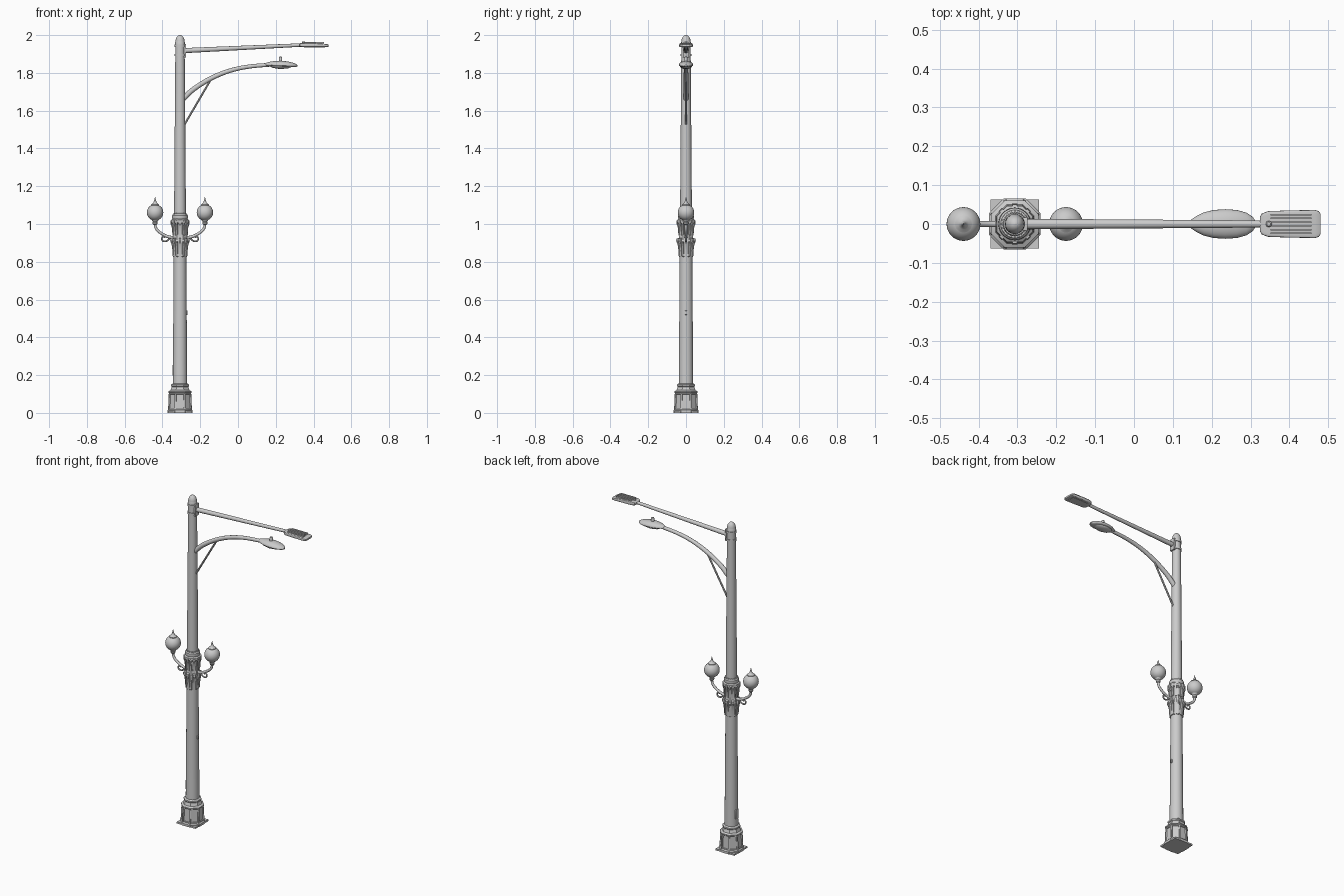
import bpy, bmesh
from math import sin, cos, pi, radians
from mathutils import Vector, Matrix

PX = -0.307  # pole axis x


def finish(bm, name):
    bmesh.ops.recalc_face_normals(bm, faces=bm.faces)
    me = bpy.data.meshes.new(name)
    bm.to_mesh(me)
    bm.free()
    ob = bpy.data.objects.new(name, me)
    bpy.context.collection.objects.link(ob)
    return ob


def skin(bm, rings):
    rows = [[bm.verts.new(p) for p in r] for r in rings]
    n = len(rows[0])
    for a, b in zip(rows, rows[1:]):
        for i in range(n):
            bm.faces.new((a[i], a[(i + 1) % n], b[(i + 1) % n], b[i]))
    bm.faces.new(rows[0])
    bm.faces.new(rows[-1])


def lathe(name, prof, x=PX, n=32, panel=None):
    """Revolve (radius, z); eight sides gives flats facing the axes."""
    off, k = (pi / 8, 1 / cos(pi / 8)) if n == 8 else (0, 1)
    bm = bmesh.new()
    skin(bm, [[(x + r * k * cos(off + 2 * pi * i / n), r * k * sin(off + 2 * pi * i / n), z)
               for i in range(n)] for r, z in prof])
    bmesh.ops.recalc_face_normals(bm, faces=bm.faces)
    if panel:
        fs = [f for f in bm.faces if len(f.verts) == 4 and panel[0] < f.calc_center_median().z < panel[1]]
        bmesh.ops.inset_individual(bm, faces=fs, thickness=0.007, depth=0)
        bmesh.ops.inset_individual(bm, faces=fs, thickness=0.002, depth=-0.004)
    return finish(bm, name)


def box(name, c, s, bevel=0.0):
    bm = bmesh.new()
    bmesh.ops.create_cube(bm, size=1, matrix=Matrix.Translation(c) @ Matrix.Diagonal((*s, 1)))
    if bevel:
        bmesh.ops.bevel(bm, geom=bm.edges[:], offset=bevel, segments=2, affect='EDGES', profile=0.5)
    return finish(bm, name)


def tube(name, pts, r0, r1, smooth=8, n=16):
    """Tapered round tube through points in the xz plane (Catmull-Rom)."""
    P = [Vector((x, 0, z)) for x, z in pts]
    P = [2 * P[0] - P[1]] + P + [2 * P[-1] - P[-2]]
    path = []
    for a, b, c, d in zip(P, P[1:], P[2:], P[3:]):
        for j in range(smooth):
            t = j / smooth
            path.append(0.5 * (2 * b + (c - a) * t + (2 * a - 5 * b + 4 * c - d) * t * t
                               + (3 * b - a - 3 * c + d) * t ** 3))
    path.append(P[-2])
    rings = []
    for i, p in enumerate(path):
        t = (path[min(i + 1, len(path) - 1)] - path[max(i - 1, 0)]).normalized()
        u, v = Vector((0, 1, 0)), Vector((-t.z, 0, t.x))
        r = r0 + (r1 - r0) * i / (len(path) - 1)
        rings.append([p + r * (u * cos(2 * pi * k / n) + v * sin(2 * pi * k / n)) for k in range(n)])
    bm = bmesh.new()
    skin(bm, rings)
    return finish(bm, name)


def loft(name, secs, n=32, e=1.0):
    """Hull along x from (x, half width, z mid, height up, height down)."""
    def pw(v):
        return abs(v) ** e * (1 if v > 0 else -1)
    bm = bmesh.new()
    rings = []
    for x, w, zm, up, dn in secs:
        ring = []
        for i in range(n):
            a = 2 * pi * i / n
            ring.append((x, w * pw(cos(a)), zm + pw(sin(a)) * (up if sin(a) > 0 else dn)))
        rings.append(ring)
    skin(bm, rings)
    return finish(bm, name)


def radial(name, prof, width, count, phase=0.0):
    """Ring of plates cut from an (r, z) profile around the pole."""
    bm = bmesh.new()
    for k in range(count):
        m = Matrix.Translation((PX, 0, 0)) @ Matrix.Rotation(2 * pi * k / count + phase, 4, 'Z')
        skin(bm, [[m @ Vector((r, s * width / 2, z)) for r, z in prof] for s in (-1, 1)])
    return finish(bm, name)


# base: square plate, panelled octagonal plinth, corner mouldings
box("base_plate", (PX, 0, 0.005), (0.126, 0.126, 0.01))
lathe("plinth", [(0.066, 0), (0.066, 0.014), (0.060, 0.02), (0.057, 0.104), (0.061, 0.108), (0.061, 0.114),
                 (0.050, 0.120), (0.044, 0.138), (0.047, 0.142), (0.047, 0.150), (0.040, 0.155)],
      n=8, panel=(0.03, 0.09))
radial("plinth_corner", [(0.055, 0.014), (0.067, 0.014), (0.066, 0.03), (0.063, 0.1), (0.055, 0.105)],
       0.008, 8, pi / 8)

# shaft
lathe("lower_pole", [(0.039, 0.12), (0.038, 0.17), (0.033, 0.86), (0.033, 1.0)])
lathe("upper_pole", [(0.032, 0.98), (0.0245, 1.95)])
lathe("pole_cap", [(0.0255, 1.94), (0.0255, 1.962)] +
      [(0.0245 * cos(radians(a)), 1.964 + 0.036 * sin(radians(a))) for a in range(0, 90, 11)] + [(0.001, 2.0)])
box("access_door", (PX - 0.035, 0, 0.225), (0.01, 0.028, 0.055), 0.002)
box("cable_outlet", (PX + 0.035, 0, 0.53), (0.01, 0.012, 0.022), 0.002)

# ornamental capital
lathe("capital_core", [(0.034, 0.825), (0.037, 0.83), (0.036, 0.86), (0.040, 0.915), (0.037, 0.93),
                       (0.036, 0.945), (0.039, 1.0), (0.045, 1.005), (0.048, 1.012), (0.046, 1.022),
                       (0.038, 1.028)], n=8)
lathe("capital_collar", [(0.036, 1.02), (0.040, 1.026), (0.042, 1.034), (0.041, 1.046), (0.036, 1.052), (0.03, 1.053)])
radial("lower_leaf", [(0.03, 0.825), (0.038, 0.825), (0.040, 0.86), (0.044, 0.89), (0.053, 0.912),
                      (0.051, 0.922), (0.046, 0.924), (0.03, 0.93)], 0.013, 8)
radial("lower_leaf_rib", [(0.03, 0.825), (0.040, 0.83), (0.043, 0.87), (0.049, 0.905), (0.045, 0.915),
                          (0.03, 0.92)], 0.008, 8, pi / 8)
radial("upper_rib", [(0.03, 0.935), (0.041, 0.94), (0.041, 0.96), (0.044, 0.985), (0.050, 1.0),
                     (0.050, 1.018), (0.03, 1.02)], 0.011, 8)
radial("upper_corner_rib", [(0.03, 0.94), (0.042, 0.945), (0.046, 0.99), (0.051, 1.0),
                            (0.051, 1.015), (0.03, 1.02)], 0.008, 8, pi / 8)
radial("collar_tooth", [(0.028, 1.04), (0.040, 1.04), (0.036, 1.056), (0.028, 1.058)], 0.005, 20)

# pair of globe lamps on scrolled arms
for s, side in ((-1, "left"), (1, "right")):
    gx = PX + s * 0.132
    tube(side + "_globe_arm", [(PX + s * a, z) for a, z in
         ((0.03, 0.928), (0.06, 0.932), (0.09, 0.945), (0.118, 0.965), (0.130, 0.985), (0.132, 1.005))],
         0.008, 0.007)
    tube(side + "_scroll", [(PX + s * a, z) for a, z in
         ((0.045, 0.935), (0.056, 0.922), (0.072, 0.910), (0.090, 0.910), (0.097, 0.924),
          (0.088, 0.934), (0.080, 0.927))], 0.005, 0.004, n=10)
    lathe(side + "_globe_holder", [(0.006, 0.995), (0.012, 1.0), (0.014, 1.008), (0.012, 1.012), (0.02, 1.024),
                                   (0.018, 1.03)], gx, 20)
    lathe(side + "_globe", [(max(0.001, 0.0435 * cos(radians(a))), 1.061 + 0.0435 * sin(radians(a)))
                            for a in range(-90, 91, 10)], gx)
    lathe(side + "_globe_finial", [(0.022, 1.097), (0.022, 1.102), (0.014, 1.108), (0.008, 1.114),
                                   (0.006, 1.122), (0.003, 1.132), (0.001, 1.142)], gx, 20)

# straight upper arm with bolted bracket
box("arm_bracket", (PX + 0.027, 0, 1.918), (0.012, 0.034, 0.072), 0.002)
for z in (1.895, 1.943):
    lathe("bracket_band", [(0.024, z - 0.006), (0.029, z - 0.006), (0.029, z + 0.006), (0.024, z + 0.006)])
tube("upper_arm", [(PX + 0.025, 1.918), (0.345, 1.948)], 0.0135, 0.009)

# flat finned lamp head
loft("flat_lamp_head", [(0.325, 0.020, 1.948, 0.006, 0.006), (0.329, 0.027, 1.948, 0.009, 0.009),
                        (0.345, 0.033, 1.948, 0.011, 0.011), (0.40, 0.035, 1.948, 0.010, 0.011),
                        (0.466, 0.036, 1.946, 0.007, 0.009), (0.476, 0.033, 1.945, 0.006, 0.008),
                        (0.480, 0.026, 1.945, 0.004, 0.006)], e=0.3)
for i in range(6):
    box("cooling_fin", (0.404, (i - 2.5) * 0.0095, 1.957), (0.105, 0.004, 0.012))
box("flat_lamp_lens", (0.405, 0, 1.937), (0.11, 0.05, 0.004))
lathe("flat_lamp_sensor", [(0.008, 1.955), (0.008, 1.964), (0.005, 1.967)], 0.347, 16)

# curved lower arm and brace
tube("curved_arm", [(PX + 0.015, 1.66), (-0.24, 1.71), (-0.16, 1.762), (-0.08, 1.799), (0.0, 1.823),
                    (0.08, 1.836), (0.17, 1.843)], 0.014, 0.010)
tube("arm_brace", [(PX + 0.024, 1.527), (-0.142, 1.768)], 0.0055, 0.0055, 1, 10)

# oval lamp head
loft("oval_lamp_head", [(0.145, 0.010, 1.844, 0.008, 0.006), (0.160, 0.020, 1.844, 0.013, 0.008),
                        (0.180, 0.030, 1.843, 0.018, 0.009), (0.205, 0.036, 1.842, 0.022, 0.010),
                        (0.235, 0.038, 1.841, 0.023, 0.010), (0.265, 0.036, 1.840, 0.020, 0.010),
                        (0.290, 0.029, 1.839, 0.015, 0.009), (0.306, 0.018, 1.838, 0.010, 0.007),
                        (0.314, 0.006, 1.838, 0.004, 0.004)])
loft("oval_lamp_lens", [(0.170, 0.010, 1.836, 0.003, 0.003), (0.185, 0.024, 1.836, 0.004, 0.010),
                        (0.225, 0.031, 1.835, 0.004, 0.015), (0.265, 0.027, 1.835, 0.004, 0.011),
                        (0.285, 0.012, 1.835, 0.003, 0.003)])
lathe("oval_lamp_sensor", [(0.009, 1.855), (0.009, 1.880), (0.007, 1.885), (0.001, 1.887)], 0.225, 20)

# smooth shading with sharp edges kept
for ob in bpy.data.objects:
    ob.select_set(True)
bpy.context.view_layer.objects.active = bpy.data.objects["lower_pole"]
bpy.ops.object.shade_smooth_by_angle(angle=radians(32))
